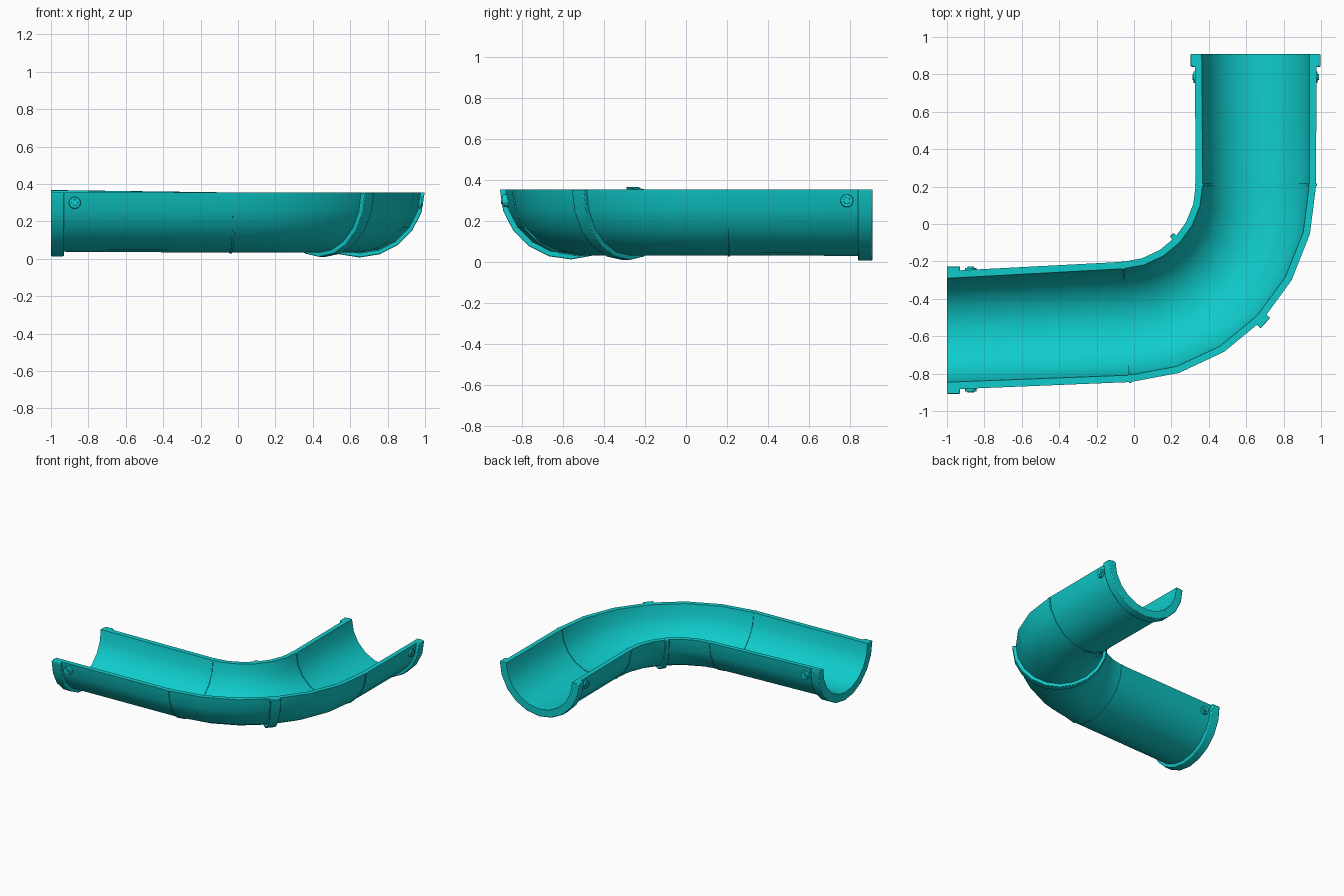
import bpy, bmesh
from math import sin, cos, pi, radians, atan2
from mathutils import Vector, Matrix

cube = bpy.data.objects.get("Cube")
if cube:
    bpy.data.objects.remove(cube, do_unlink=True)

teal = bpy.data.materials.new("teal plastic")
teal.use_nodes = True
teal.diffuse_color = (0.005, 0.6, 0.6, 1)
teal.node_tree.nodes["Principled BSDF"].inputs["Base Color"].default_value = teal.diffuse_color

RIM = 0.355          # height of the open rim
SIDES = 10           # facets around the half circle
BEND = Vector((-0.083, 0.21))
BEND_R = 0.735
TILT = radians(3.4)  # slight splay of the left leg


def finish(bm, name, bevel=0):
    """Turn a bmesh into a smooth-shaded teal object."""
    bmesh.ops.recalc_face_normals(bm, faces=bm.faces)
    mesh = bpy.data.meshes.new(name)
    bm.to_mesh(mesh)
    bm.free()
    mesh.materials.append(teal)
    obj = bpy.data.objects.new(name, mesh)
    bpy.context.collection.objects.link(obj)
    if bevel:
        mod = obj.modifiers.new("soft edges", "BEVEL")
        mod.width = bevel
        mod.segments = 2
        mod.angle_limit = radians(40)
    bpy.ops.object.select_all(action="DESELECT")
    obj.select_set(True)
    bpy.context.view_layer.objects.active = obj
    bpy.ops.object.shade_smooth_by_angle(angle=radians(35))
    return obj


def half_sweep(name, frames, bevel=0):
    """Sweep a half-ring section; frame = (centre, heading, inner r, outer r, extra arc)."""
    bm = bmesh.new()
    rings = []
    for centre, heading, r_in, r_out, extra in frames:
        side = Vector((-sin(heading), cos(heading)))
        angles = [-extra + (pi + extra) * i / SIDES for i in range(SIDES + 1)]
        section = [(r_out, a) for a in angles] + [(r_in, a) for a in reversed(angles)]
        ring = []
        for r, a in section:
            p = Vector(centre) + side * r * cos(a)
            ring.append(bm.verts.new((p.x, p.y, RIM - r * sin(a))))
        rings.append(ring)
    n = len(rings[0])
    for a, b in zip(rings, rings[1:]):
        for i in range(n):
            j = (i + 1) % n
            bm.faces.new((a[i], a[j], b[j], b[i]))
    # End caps as quads between outer and inner arcs
    for ring in (rings[0], rings[-1]):
        for i in range(SIDES):
            bm.faces.new((ring[i], ring[i + 1], ring[n - 2 - i], ring[n - 1 - i]))
    return finish(bm, name, bevel)


def on_bend(heading, r_in, r_out):
    """Frame on the bend at a given heading."""
    centre = BEND + BEND_R * Vector((sin(heading), -cos(heading)))
    return (centre, heading, r_in, r_out, 0)


# Half-pipe channel: left leg, six-step bend, right leg
left_end, right_end = Vector((-1, -0.568)), Vector((0.65, 0.91))
step = (pi / 2 - TILT) / 6
channel = [(left_end, 0, 0.278, 0.317, 0.04)]
channel += [on_bend(TILT + step * k, 0.285, 0.322) for k in range(7)]
channel.append((right_end, pi / 2, 0.288, 0.325, 0))
half_sweep("channel", channel)

# Thin seam ribs where the legs meet the bend
for name, heading in (("left_seam", TILT), ("right_seam", pi / 2)):
    centre = on_bend(heading, 0, 0)[0]
    along = Vector((cos(heading), sin(heading))) * 0.006
    half_sweep(name, [(centre + s * along, heading, 0.281, 0.327, 0) for s in (-1, 1)])

# Raised clip band around the middle of the bend
middle = TILT + 3 * step
half_sweep("middle_band", [on_bend(middle + d, 0.30, 0.345)
                           for d in (-0.035, 0, 0.035)], 0.004)

# Collars at both open ends
half_sweep("left_collar", [(left_end + Vector((d, 0.001)), 0, 0.28, 0.342, 0.035)
                           for d in (0, 0.07)], 0.006)
half_sweep("right_collar", [(right_end - Vector((0, d)), pi / 2, 0.29, 0.348, 0)
                            for d in (0, 0.07)], 0.006)


def knob(name, centre, direction, reach):
    """Round stud with a raised button, pointing along direction."""
    bm = bmesh.new()
    turn = Vector((0, 0, 1)).rotation_difference(direction).to_matrix().to_4x4()
    for r1, r2, inner, outer in ((0.034, 0.03, 0.29, reach - 0.006),
                                 (0.021, 0.016, 0.30, reach)):
        place = Matrix.Translation(centre) @ turn @ Matrix.Translation((0, 0, (inner + outer) / 2))
        bmesh.ops.create_cone(bm, cap_ends=True, segments=16, radius1=r1, radius2=r2,
                              depth=outer - inner, matrix=place)
    finish(bm, name)


# Locking knobs on both walls of each leg
for label, s in (("back", 1), ("front", -1)):
    knob("left_leg_knob_" + label, Vector((-0.873, -0.565, 0.3)), Vector((0, s, 0)), 0.337)
for label, s in (("outer", 1), ("inner", -1)):
    knob("right_leg_knob_" + label, Vector((0.65, 0.785, 0.3)), Vector((s, 0, 0)), 0.338)
